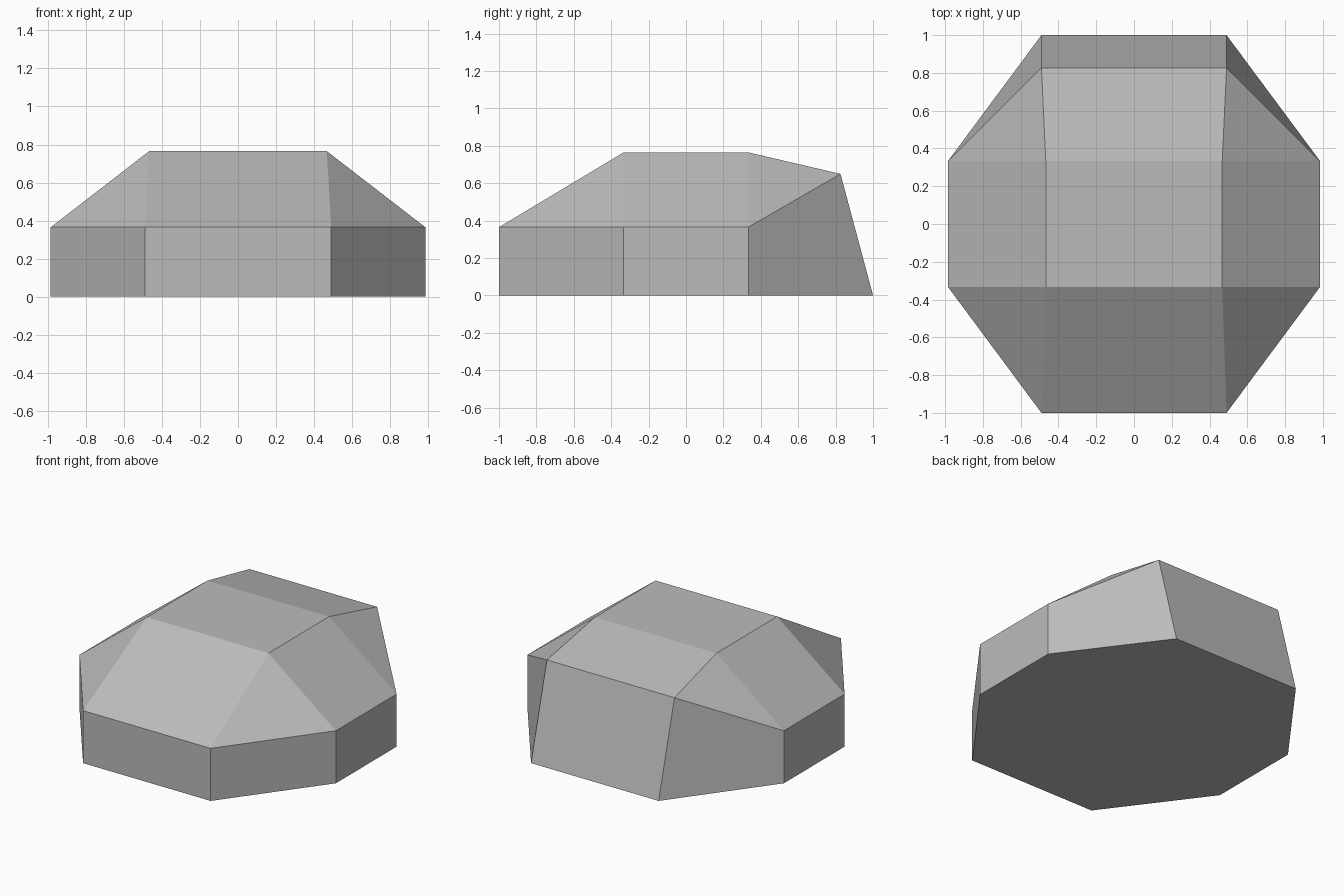
import bpy
import bmesh

cube = bpy.data.objects.get("Cube")
if cube:
    bpy.data.objects.remove(cube)

# Single stone grey
stone = bpy.data.materials.new("stone_grey")
stone.use_nodes = True
grey = (0.5, 0.5, 0.5, 1)
stone.diffuse_color = grey
stone.node_tree.nodes["Principled BSDF"].inputs["Base Color"].default_value = grey

# Left half of each ring, front to back
SIDE_X, END_X, TOP_X = 0.985, 0.49, 0.467
SIDE_Y, EAVE = 0.333, 0.365
base_half = [(END_X, -1, 0), (SIDE_X, -SIDE_Y, 0), (SIDE_X, SIDE_Y, 0), (END_X, 1, 0)]
# The eave rises and leans inward at the back
eave_half = [(x, y, EAVE) for x, y, z in base_half[:3]] + [(END_X, 0.826, 0.65)]
top_half = [(TOP_X, -SIDE_Y, 0.765), (TOP_X, SIDE_Y, 0.765)]

bm = bmesh.new()


def ring(half):
    """Close a half outline into a ring by mirroring it across x."""
    mirrored = [(-x, y, z) for x, y, z in reversed(half)]
    return [bm.verts.new(p) for p in half + mirrored]


base, eave, top = ring(base_half), ring(eave_half), ring(top_half)

# Floor, walls and flat top
bm.faces.new(base[::-1])
bm.faces.new(top)
count = len(base)
for i in range(count):
    j = (i + 1) % count
    bm.faces.new((base[i], base[j], eave[j], eave[i]))

# Sloping roof: a quad on each side and a triangle at each corner
for k in range(4):
    a, b = eave[2 * k], eave[2 * k + 1]
    bm.faces.new((a, b, top[k]))
    c = eave[(2 * k + 2) % count]
    bm.faces.new((b, c, top[(k + 1) % 4], top[k]))

bmesh.ops.recalc_face_normals(bm, faces=bm.faces)
mesh = bpy.data.meshes.new("faceted_block")
bm.to_mesh(mesh)
bm.free()
mesh.materials.append(stone)
block = bpy.data.objects.new("faceted_block", mesh)
bpy.context.collection.objects.link(block)
